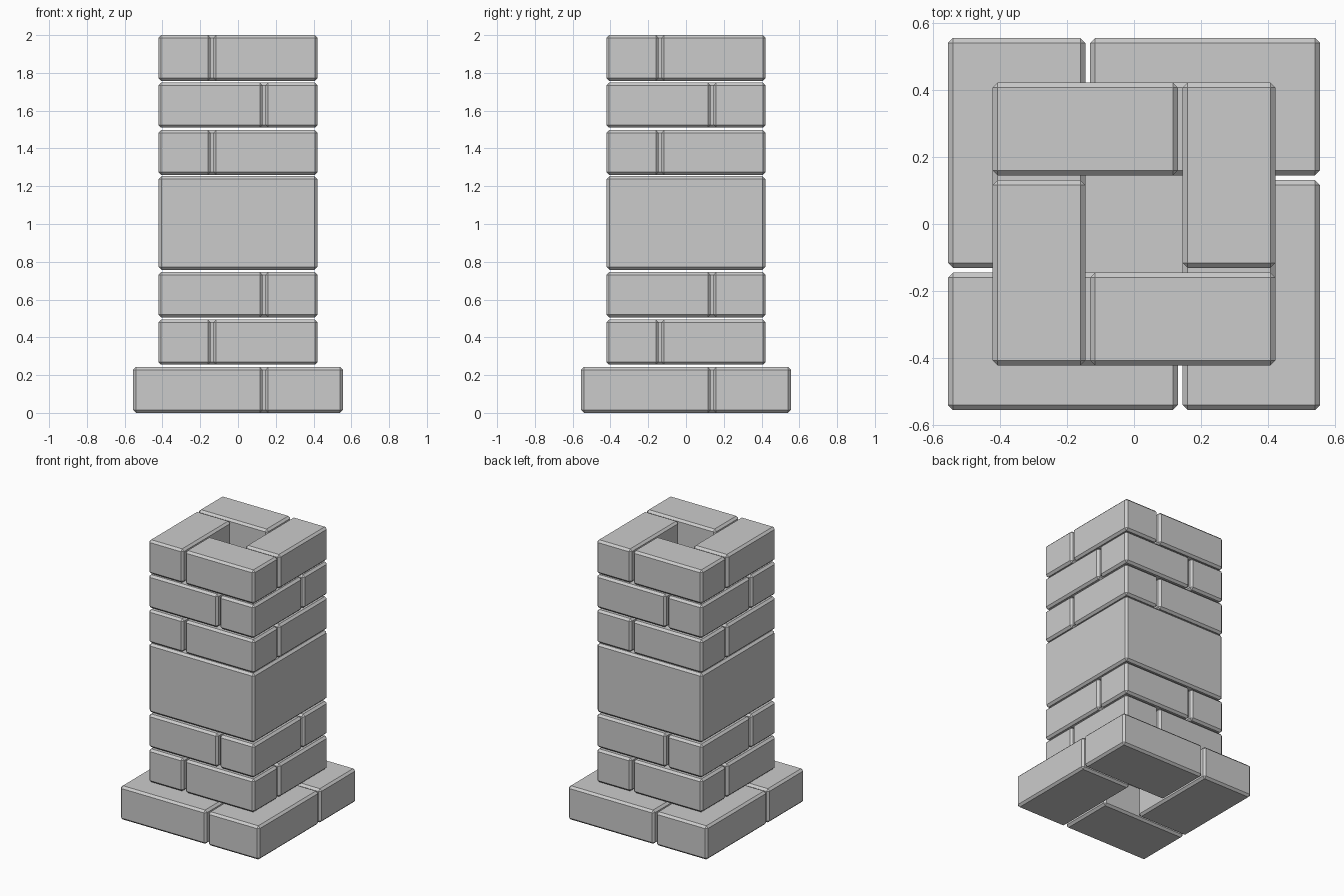
import bpy

if "Cube" in bpy.data.objects:
    bpy.data.objects.remove(bpy.data.objects["Cube"])

PITCH = 0.251      # course spacing
H = 0.243          # brick height
INNER = 0.145      # half width of the central shaft
GAP = 0.014        # vertical joint


def block(name, x0, x1, y0, y1, z0, z1):
    """Chamfered box between the given limits."""
    bpy.ops.mesh.primitive_cube_add(size=1, location=((x0 + x1) / 2, (y0 + y1) / 2, (z0 + z1) / 2))
    ob = bpy.context.object
    ob.name = name
    ob.scale = (x1 - x0, y1 - y0, z1 - z0)
    bpy.ops.object.transform_apply(location=False, rotation=False, scale=True)
    bev = ob.modifiers.new("chamfer", 'BEVEL')
    bev.width = 0.015
    bev.segments = 1
    return ob


def course(name, z0, z1, outer, mirrored):
    """Four bricks in a pinwheel around the open shaft."""
    x0, x1, y0, y1 = -outer, INNER - GAP, INNER, outer
    for i in range(4):
        a, b, c, d = (-x1, -x0, y0, y1) if mirrored else (x0, x1, y0, y1)
        block(f"{name}_brick_{i + 1}", a, b, c, d, z0, z1)
        # quarter turn clockwise: (x, y) -> (y, -x)
        x0, x1, y0, y1 = y0, y1, -x1, -x0


# wide footing course
course("footing", 0.0, H, 0.555, True)

# pillar courses, alternating direction
for k, mirrored in ((1, False), (2, True), (5, False), (6, True), (7, False)):
    z0 = k * PITCH + 0.004 * (k < 7)
    course(f"course_{k}", z0, k * PITCH + H, 0.422, mirrored)

# solid double-height block in the middle
block("middle_block", -0.42, 0.42, -0.42, 0.42, 3 * PITCH + 0.004, 4 * PITCH + H + 0.007)
